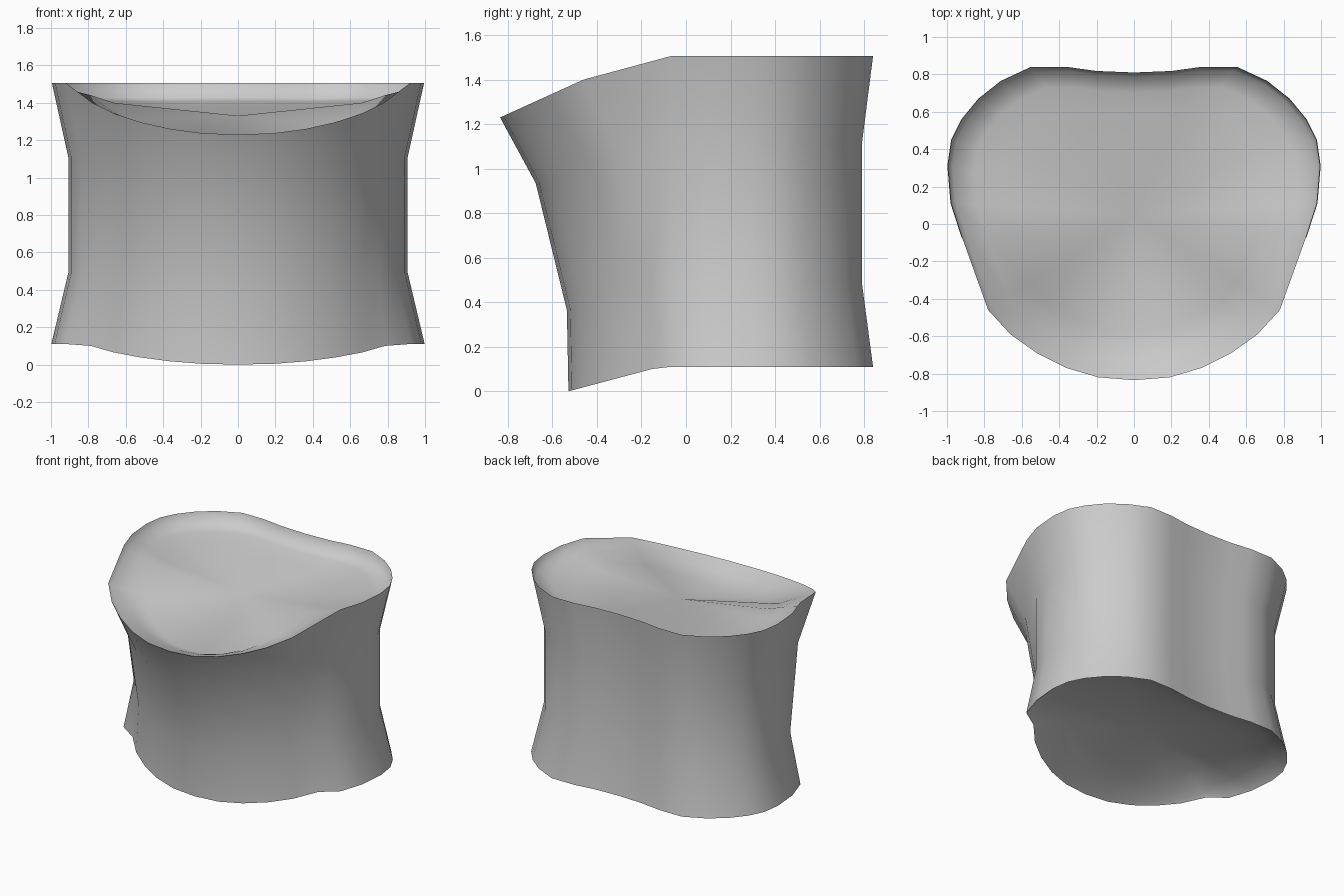
import bpy, bmesh

if "Cube" in bpy.data.objects:
    bpy.data.objects.remove(bpy.data.objects["Cube"])

# Right half of the rim outline, back centre to side, then side to front centre
BACK = [(0, .81), (.2, .818), (.36, .84), (.55, .84), (.71, .765), (.83, .67),
        (.92, .56), (.975, .45), (.995, .31), (.978, .11), (.92, -.07)]
FRONT = [(.78, -.46), (.66, -.59), (.52, -.69), (.36, -.77), (.19, -.82), (0, -.835)]
N = len(BACK) + len(FRONT)


def mirror(half):
    """Close a half outline by mirroring it over x = 0."""
    return half + [(-x, y, z) for x, y, z in half[-2:0:-1]]


def ring(bx, by, fx, fy, z_back, z_mid, z_front):
    """One cross-section: scaled back part, shifted and sloping front part."""
    pts = [(x * bx, y * by, z_back) for x, y in BACK]
    for x, y in FRONT:
        t = (-.46 - y) / .375
        pts.append((x * fx, y + fy, z_mid + (z_front - z_mid) * t))
    return mirror(pts)


def inset(src, k, dz_back, dz_front):
    """Shrink a ring about the body axis and move it vertically."""
    out = []
    for x, y, z in src:
        t = min(1, max(0, (.84 - y) / 1.5))
        out.append((x * k, .05 + (y - .05) * k, z + dz_back + (dz_front - dz_back) * t))
    return out


def loft(name, rings, cap=None, flip=False):
    bm = bmesh.new()
    loops = [[bm.verts.new(p) for p in r] for r in rings]
    for a, b in zip(loops, loops[1:]):
        for i in range(len(a)):
            j = (i + 1) % len(a)
            q = (a[i], a[j], b[j], b[i])
            bm.faces.new(q[::-1] if flip else q)
    if cap is not None:
        c = bm.verts.new(cap)
        a = loops[-1]
        for i in range(len(a)):
            q = (a[i], a[(i + 1) % len(a)], c)
            bm.faces.new(q[::-1] if flip else q)
    me = bpy.data.meshes.new(name)
    bm.to_mesh(me)
    bm.free()
    me.shade_smooth()
    ob = bpy.data.objects.new(name, me)
    bpy.context.collection.objects.link(ob)
    return ob


top = ring(1, 1, 1, 0, 1.505, 1.40, 1.23)
upper = ring(.912, .94, .95, .16, 1.11, 1.06, .935)
lower = ring(.912, .94, .97, .30, .49, .47, .365)
bottom = ring(1.003, 1, 1.01, .307, .11, .10, 0)

# Waisted outer wall
loft("body_wall", [top, upper, lower, bottom], flip=False)

# Sunken upper face inside the raised lip
loft("upper_plate", [top, inset(top, .975, -.08, -.01), inset(top, .86, -.10, -.04),
                     inset(top, .72, -.13, -.09)], cap=(0, .05, 1.33), flip=True)

# Hollowed lower face; the side fins of the wall hang past it
loft("lower_plate", [bottom, inset(bottom, .96, .05, .01), inset(bottom, .85, .08, .04),
                     inset(bottom, .68, .12, .09)], cap=(0, .12, .23))
